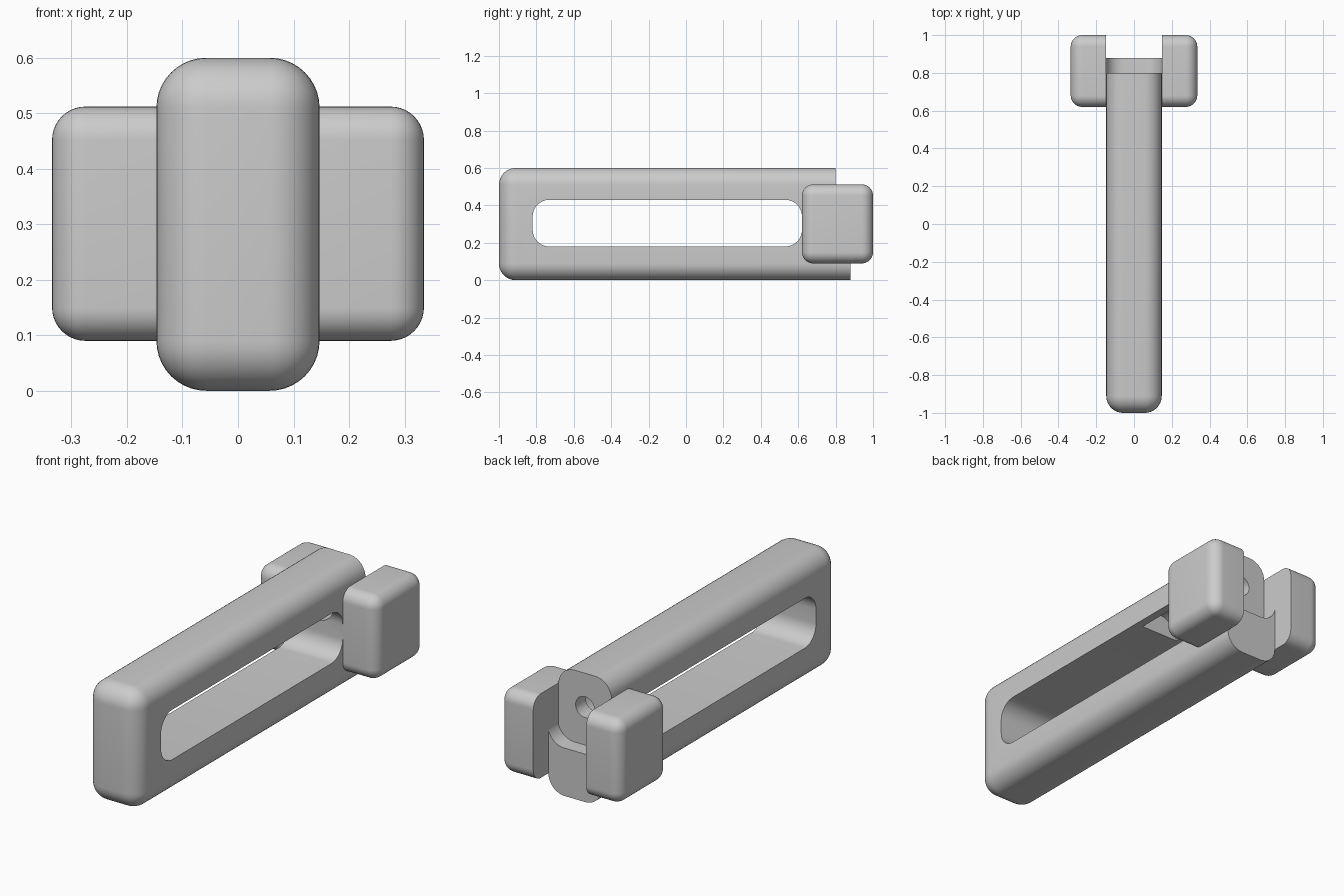
import bpy, bmesh
from math import radians
from mathutils import Matrix, Vector

default_cube = bpy.data.objects.get("Cube")
if default_cube:
    bpy.data.objects.remove(default_cube, do_unlink=True)

grey = bpy.data.materials.new("plain grey")
grey.use_nodes = True
colour = (0.6, 0.6, 0.6, 1)
grey.diffuse_color = colour
grey.node_tree.nodes["Principled BSDF"].inputs["Base Color"].default_value = colour


def to_object(name, bm):
    bmesh.ops.recalc_face_normals(bm, faces=bm.faces)
    mesh = bpy.data.meshes.new(name)
    bm.to_mesh(mesh)
    bm.free()
    mesh.materials.append(grey)
    obj = bpy.data.objects.new(name, mesh)
    bpy.context.collection.objects.link(obj)
    return obj


def rounded_box(name, low, high, radius, rule):
    """Box between two corners; rule(edge) picks the edges to round."""
    low, high = Vector(low), Vector(high)
    bm = bmesh.new()
    bmesh.ops.create_cube(bm, size=1)
    for v in bm.verts:
        v.co = [low[i] if v.co[i] < 0 else high[i] for i in range(3)]
    bmesh.ops.bevel(bm, geom=[e for e in bm.edges if rule(e)], offset=radius,
                    offset_type='OFFSET', segments=10, profile=0.5, affect='EDGES')
    return to_object(name, bm)


def along(axis):
    """Edges parallel to one axis."""
    return lambda e: abs((e.verts[0].co - e.verts[1].co)[axis]) > 1e-4


def not_on(axis, value):
    """Edges that do not lie in the given flat end."""
    return lambda e: any(abs(v.co[axis] - value) > 1e-4 for v in e.verts)


def bore(name, radius, start, end, z):
    """Cylinder running front to back."""
    bm = bmesh.new()
    bmesh.ops.create_cone(bm, cap_ends=True, segments=48, radius1=radius, radius2=radius,
                          depth=end - start,
                          matrix=Matrix.Translation((0, (start + end) / 2, z))
                          @ Matrix.Rotation(radians(90), 4, 'X'))
    return to_object(name, bm)


def activate(obj):
    bpy.ops.object.select_all(action='DESELECT')
    obj.select_set(True)
    bpy.context.view_layer.objects.active = obj


def cut(obj, cutter):
    cutter.hide_render = True
    mod = obj.modifiers.new("cut", 'BOOLEAN')
    mod.operation, mod.solver, mod.object = 'DIFFERENCE', 'EXACT', cutter
    activate(obj)
    bpy.ops.object.modifier_apply(modifier=mod.name)
    bpy.data.objects.remove(cutter, do_unlink=True)


# Long bar: rounded everywhere except its flat back end
half, back = 0.147, 0.88
bar = rounded_box("handle_bar", (-half, -1, 0), (half, back, 0.6), 0.09, not_on(1, back))

# Long slot through the sides
cut(bar, rounded_box("slot_cutter", (-0.5, -0.82, 0.18), (0.5, 0.62, 0.43), 0.09, along(0)))

# Recessed upper back face, leaving a cradle-shaped ledge below
cut(bar, rounded_box("ledge_cutter", (-0.15, 0.8, 0.24), (0.15, 1.1, 1), 0.09, along(1)))

# Wide bore in the slot ceiling, then a narrow hole out of the back
cut(bar, bore("wide_bore_cutter", 0.105, 0.19, 0.72, 0.43))
cut(bar, bore("hole_cutter", 0.052, 0.65, 1.0, 0.43))

# Side blocks: rounded except on the inner face against the bar
blocks = []
for side, name in ((1, "left_block"), (-1, "right_block")):
    inner, outer = side * half, side * 0.335
    blocks.append(rounded_box(name, (min(inner, outer), 0.62, 0.09),
                              (max(inner, outer), 1, 0.512), 0.06, not_on(0, inner)))

for obj in [bar] + blocks:
    activate(obj)
    bpy.ops.object.shade_smooth_by_angle(angle=radians(30))
